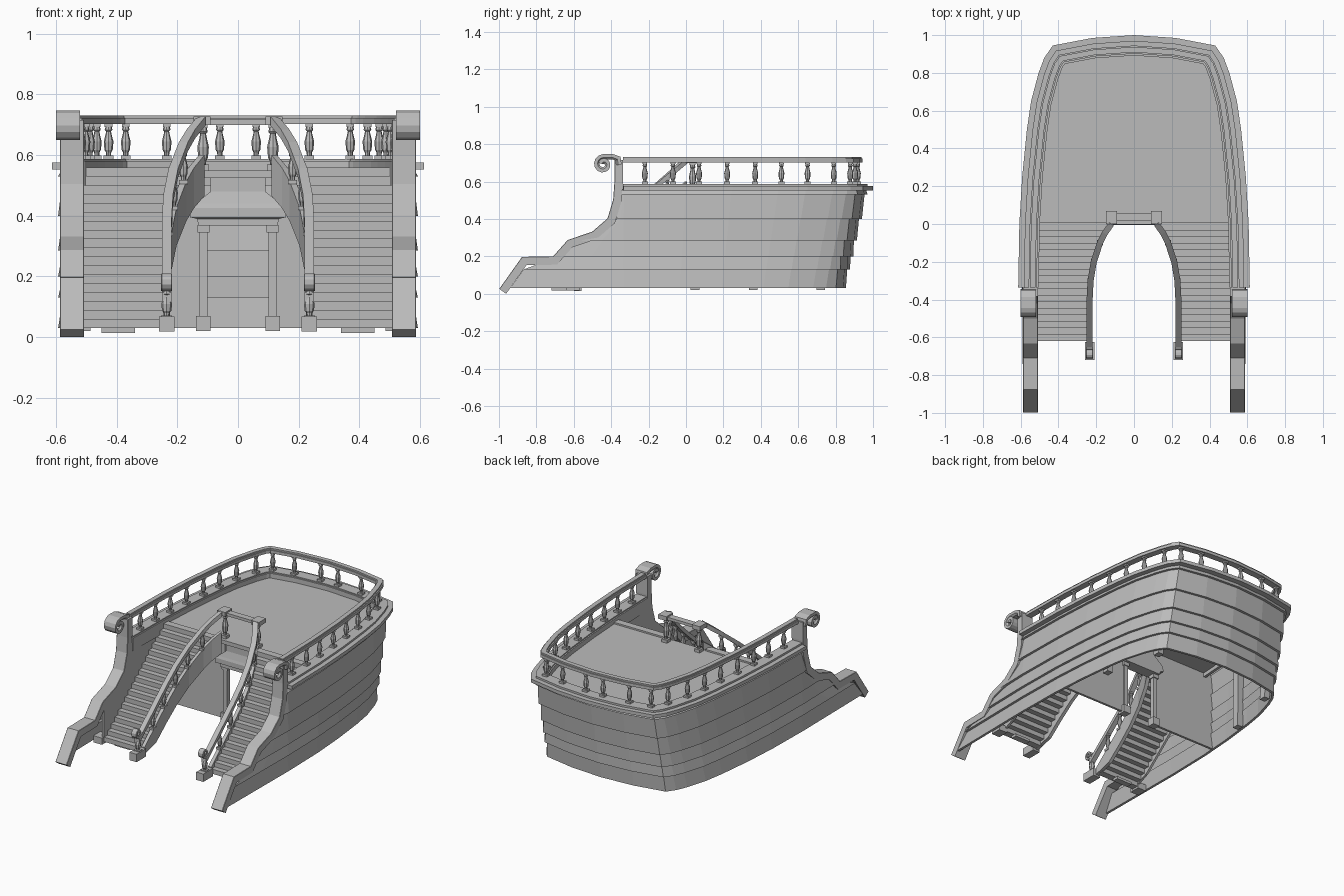
import bpy, bmesh, math
from mathutils import Vector

if "Cube" in bpy.data.objects:
    bpy.data.objects.remove(bpy.data.objects["Cube"])

grey = bpy.data.materials.new("weathered_grey")
grey.diffuse_color = (0.5, 0.5, 0.5, 1)
grey.use_nodes = True
grey.node_tree.nodes["Principled BSDF"].inputs["Base Color"].default_value = grey.diffuse_color


def finish(name, bm, mirror=False):
    bmesh.ops.recalc_face_normals(bm, faces=bm.faces)
    me = bpy.data.meshes.new(name)
    bm.to_mesh(me)
    bm.free()
    me.materials.append(grey)
    ob = bpy.data.objects.new(name, me)
    bpy.context.collection.objects.link(ob)
    if mirror:
        ob.modifiers.new("mirror", 'MIRROR')
    return ob


def add_loft(bm, rings):
    vs = [[bm.verts.new(p) for p in r] for r in rings]
    n = len(rings[0])
    for a, b in zip(vs, vs[1:]):
        for i in range(n):
            j = (i + 1) % n
            bm.faces.new((a[i], a[j], b[j], b[i]))
    bm.faces.new(vs[0])
    bm.faces.new(vs[-1][::-1])


def loft(name, rings, mirror=False):
    bm = bmesh.new()
    add_loft(bm, rings)
    return finish(name, bm, mirror)


def add_box(bm, x0, x1, y0, y1, z0, z1):
    add_loft(bm, [[(x0, y0, z), (x1, y0, z), (x1, y1, z), (x0, y1, z)] for z in (z0, z1)])


def boxes(name, items, mirror=False):
    bm = bmesh.new()
    for b in items:
        add_box(bm, *b)
    return finish(name, bm, mirror)


def offset(pts, d):
    """Shift a flat polyline sideways by d with mitred corners."""
    out = []
    for i, p in enumerate(pts):
        p = Vector(p)
        segs = []
        if i > 0:
            segs.append((p - Vector(pts[i - 1])).normalized())
        if i < len(pts) - 1:
            segs.append((Vector(pts[i + 1]) - p).normalized())
        nrm = [Vector((-s.y, s.x)) for s in segs]
        m = sum(nrm, Vector((0, 0))).normalized()
        out.append(p + m * d / max(0.5, m.dot(nrm[0])))
    return out


def interp(x, table):
    for (a, va), (b, vb) in zip(table, table[1:]):
        if x <= b:
            return va + (vb - va) * max(0, x - a) / (b - a)
    return table[-1][1]


def ribbon(name, path, thick, x0, x1, c=.002):
    """Band following a (y, z) path, spanning x0..x1, with edges chamfered by c, mirrored."""
    a, b = offset(path, thick / 2), offset(path, -thick / 2)
    rings = []
    for p, q in zip(a, b):
        m = p + (q - p) * c / thick
        rings.append([(x0, m.x, m.y), (x0 + c, p.x, p.y), (x1 - c, p.x, p.y), (x1, m.x, m.y),
                      (x1, q.x, q.y), (x0, q.x, q.y)])
    return loft(name, rings, True)


def add_baluster(bm, x, y, z0, z1, s=0.016):
    h = z1 - z0
    add_box(bm, x - s, x + s, y - s, y + s, z0, z0 + 0.12 * h)
    add_box(bm, x - s * .8, x + s * .8, y - s * .8, y + s * .8, z1 - 0.1 * h, z1)
    prof = [(.1, .5), (.2, .55), (.27, .85), (.5, 1.0), (.68, .65), (.78, .5), (.82, .8), (.92, .6)]
    add_loft(bm, [[(x + s * r * math.cos(k * math.pi / 4), y + s * r * math.sin(k * math.pi / 4), z0 + t * h)
                   for k in range(8)] for t, r in prof])


# Plan outline of the stern, from the right front round to the left front
half = [(.613, -.335), (.607, 0), (.592, .25), (.567, .5), (.545, .65), (.505, .8),
        (.475, .88), (.43, .945), (.22, .985), (0, 1.0)]
full = half + [(-x, y) for x, y in half[-2::-1]]

# Overlapping hull planks, leaning in toward the keel
front = [(.03, -.94), (.17, -.84), (.19, -.69), (.27, -.6), (.31, -.5), (.4, -.375), (.57, -.35)]


def hull_line(z, d):
    yf = interp(z, front)
    ext = [(.607, yf), (.61, (yf - .335) / 2)]
    pts = offset(ext + full + [(-x, y) for x, y in ext[::-1]], d)
    k = .125 * (1 - (z - .03) / .54)
    return [(p.x, p.y - k * min(1, max(0, (p.y + .3) / 1.2)), z) for p in pts]


levels = [.03, .13, .2, .285, .4, .53, .56]
for i, (z0, z1) in enumerate(zip(levels, levels[1:])):
    rows = [hull_line(z0, .02), hull_line(z1, .036), hull_line(z1, .05), hull_line(z0, .036)]
    loft(f"hull_plank_{i}", list(zip(*rows)))


def ring_wall(name, d0, d1, z0, z1):
    a, b = offset(full, d0), offset(full, d1)
    loft(name, [[(p.x, p.y, z0), (p.x, p.y, z1), (q.x, q.y, z1), (q.x, q.y, z0)] for p, q in zip(a, b)])


# Gunwale cap, inner bulwark and upper handrail
ring_wall("gunwale_cap", 0, .085, .553, .575)
ring_wall("gunwale_step", .03, .1, .57, .587)
ring_wall("inner_bulwark", .09, .108, .5, .58)
ring_wall("handrail", .055, .098, .703, .722)
ring_wall("handrail_cap", .062, .091, .72, .731)

# Gunwale balusters
bm = bmesh.new()
line = offset(full, .077)
right = [(p.y, p.x) for p in line[:8]]
for s in (-1, 1):
    for y in (-.22, -.07, .07, .22, .37, .51, .65, .79):
        add_baluster(bm, s * interp(y, right), y, .585, .705)
    for x in (.37, .235, .06):
        add_baluster(bm, s * x, interp(x, [(p.x, p.y) for p in line[9:6:-1]]), .585, .705)
finish("gunwale_balusters", bm)

# Deck
d = [p for p in offset(full, .1) if p.y > -.01]
bm = bmesh.new()
add_loft(bm, [[(p.x, p.y, z) for p in d] for z in (.525, .55)])
finish("deck", bm)

# Side columns sweeping down to the ground, with scroll tops
path = [(-.98, .013), (-.865, .175), (-.7, .178), (-.62, .268), (-.49, .312),
        (-.4, .39), (-.367, .5), (-.36, .6), (-.36, .715)]
ribbon("side_column", path, .045, .508, .587)


def spiral(cy, cz, r0, r1, a0, turn, n):
    return [(cy + (r0 + (r1 - r0) * i / n) * math.cos(a0 + turn * i / n),
             cz + (r0 + (r1 - r0) * i / n) * math.sin(a0 + turn * i / n)) for i in range(n + 1)]


ribbon("column_scroll", [(-.358, .69), (-.363, .722), (-.39, .732)]
       + spiral(-.442, .692, .041, .012, math.pi / 2, 2.4 * math.pi, 16), .028, .52, .6, .01)

# Staircases
Y0, STEPS = -.62, 18


def stair_z(y):
    return .03 + (y - Y0) * .53 / -Y0


inner = [(-.72, .235), (-.4, .235), (-.3, .23), (-.2, .213), (-.1, .18), (-.05, .155), (0, .12)]
run = -Y0 / STEPS
boxes("stair_treads", [(interp(Y0 + i * run, inner), .515, Y0 + i * run, Y0 + i * run + run * 1.3,
                        stair_z(Y0 + i * run), stair_z(Y0 + i * run) + .0294)
                       for i in range(STEPS)], True)

ys = [Y0, -.5, -.4, -.35, -.3, -.25, -.2, -.15, -.1, -.05, 0]
plan = [(interp(y, inner), y) for y in ys]


def curved_board(name, pts, w, low, high):
    a, b = offset(pts, w / 2), offset(pts, -w / 2)
    loft(name, [[(p.x, p.y, low(c[1])), (p.x, p.y, high(c[1])), (q.x, q.y, high(c[1])), (q.x, q.y, low(c[1]))]
                for p, q, c in zip(a, b, pts)], True)


curved_board("inner_stringer", plan, .022, lambda y: max(.025, stair_z(y) - .07 - .04 * (y + .62)),
             lambda y: stair_z(y) + .04)
# Wall closing the hull side above the outer edge of the stairs
top_edge = [(-.7, .17), (-.62, .26), (-.49, .305), (-.4, .385), (-.36, .55)]
curved_board("stair_side_wall", [(.515, y) for y in (Y0, -.49, -.4, -.36, -.2, 0)], .014,
             lambda y: max(.025, stair_z(y) - .06), lambda y: max(stair_z(y) + .01, interp(y, top_edge)))
curved_board("stair_handrail", [(.235, -.68)] + plan, .032,
             lambda y: stair_z(y) + .138, lambda y: stair_z(y) + .168)
ribbon("handrail_scroll", [(-.665, .155)] + spiral(-.685, .185, .03, .008, -.6, -2.4 * math.pi, 14),
       .013, .217, .253)

# Stair balusters and newel posts
bm = bmesh.new()
for s in (-1, 1):
    for y in (-.52, -.41, -.3, -.2, -.1):
        add_baluster(bm, s * interp(y, inner), y, stair_z(y) + .03, stair_z(y) + .145, .015)
    add_baluster(bm, s * .235, -.67, .06, .16, .018)
    add_baluster(bm, s * .115, .035, .55, .705, .019)
finish("stair_balusters", bm)
boxes("newel_base", [(.21, .26, -.72, -.625, .018, .068)], True)
boxes("landing_post_cap", [(.09, .147, 0, .07, .7, .727)], True)
boxes("landing_rail", [(-.1, .1, .015, .055, .7, .718)])

# Bulkhead panels either side of the doorway, closing the space under the stairs
boxes("bulkhead", [(.12, .565, .04, .055, .03, .53)], True)

# Doorway under the landing
boxes("door_post", [(.1, .128, .033, .063, .03, .37), (.09, .138, .023, .073, .02, .07),
                    (.094, .134, .027, .069, .345, .37)], True)
lintel = [(.13, .368), (.135, .39), (.158, .395), (.155, .425), (.14, .44), (.09, .48), (.09, .535)]
loft("door_lintel", [[(-w, yf, z), (w, yf, z), (w, .085, z), (-w, .085, z)]
                     for (w, z), yf in zip(lintel, (.01, .01, -.005, -.005, .0, .01, .01))])

# Frames inside the hull and small feet
for i, y in enumerate((.36, .72)):
    rings = []
    for z in (.02, .15, .3, .45, .53):
        pts = hull_line(max(z, .03), .045)
        x = interp(y + .022, [(p[1], p[0]) for p in pts[:10]])
        rings.append([(x, y - .022, z), (x, y + .022, z), (x - .04, y + .022, z), (x - .04, y - .022, z)])
    loft(f"hull_frame_{i}", rings, True)
boxes("stair_feet", [(.51, .57, -.64, -.57, .018, .06), (.34, .45, -.6, -.56, .014, .03)], True)
